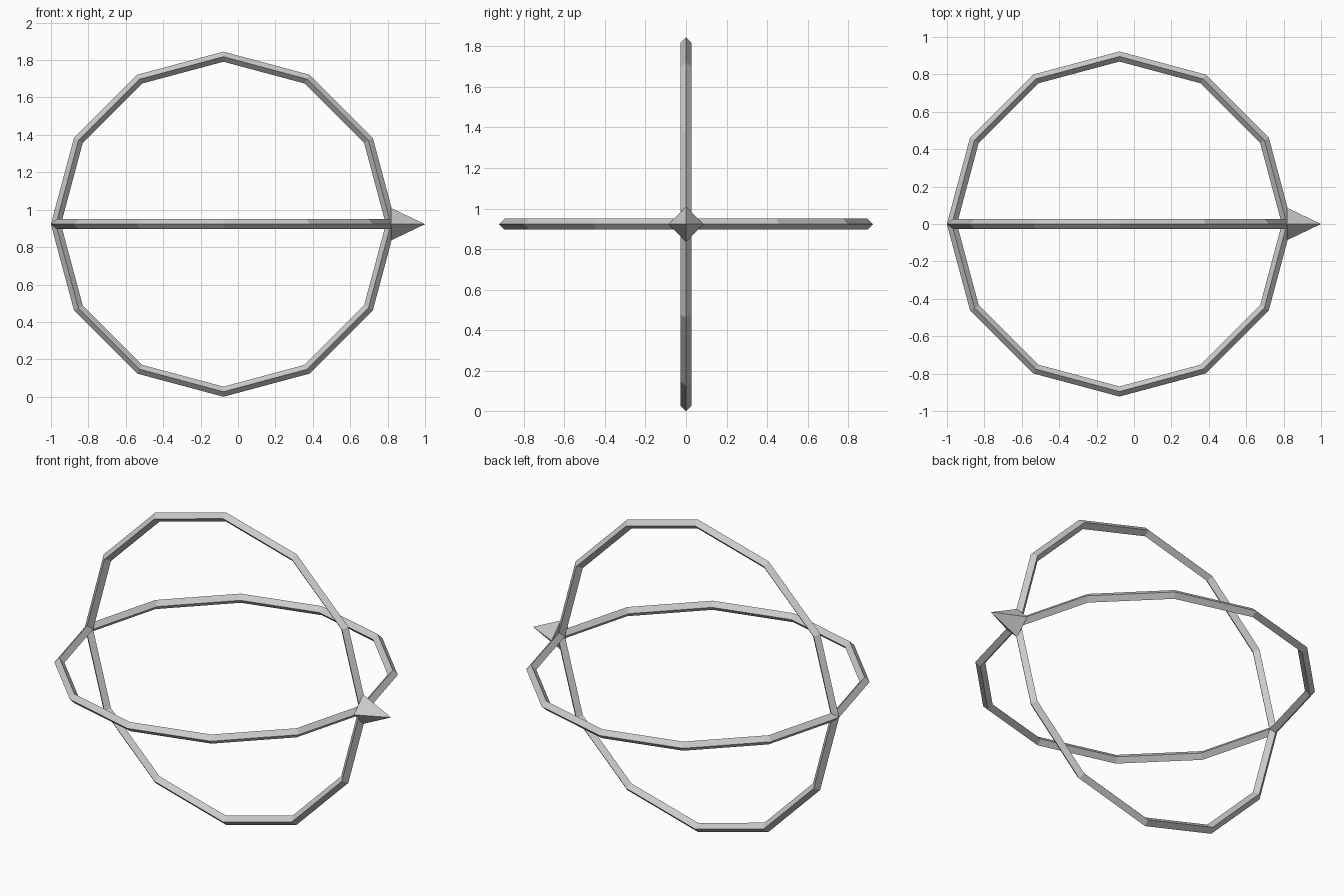
import bpy
from math import pi

if "Cube" in bpy.data.objects:
    bpy.data.objects.remove(bpy.data.objects["Cube"])

CX, CZ = -0.078, 0.9225   # shared ring centre
MAJOR, MINOR = 0.8955, 0.027


def ring(name, rotation):
    # twelve-sided hoop with a diamond cross-section
    bpy.ops.mesh.primitive_torus_add(
        major_segments=12, minor_segments=4,
        major_radius=MAJOR, minor_radius=MINOR,
        location=(CX, 0, CZ), rotation=rotation)
    ob = bpy.context.object
    ob.name = name
    bpy.ops.object.shade_flat()
    return ob


# Two crossed hoops
ring("horizontal_ring", (0, 0, 0))
ring("vertical_ring", (pi / 2, 0, 0))

# Four-sided pointer on the +x crossing
base_x, tip_x = CX + MAJOR, 1.0
bpy.ops.mesh.primitive_cone_add(
    vertices=4, radius1=0.087, radius2=0, depth=tip_x - base_x,
    location=((base_x + tip_x) / 2, 0, CZ), rotation=(0, pi / 2, 0))
bpy.context.object.name = "pointer"
bpy.ops.object.shade_flat()
